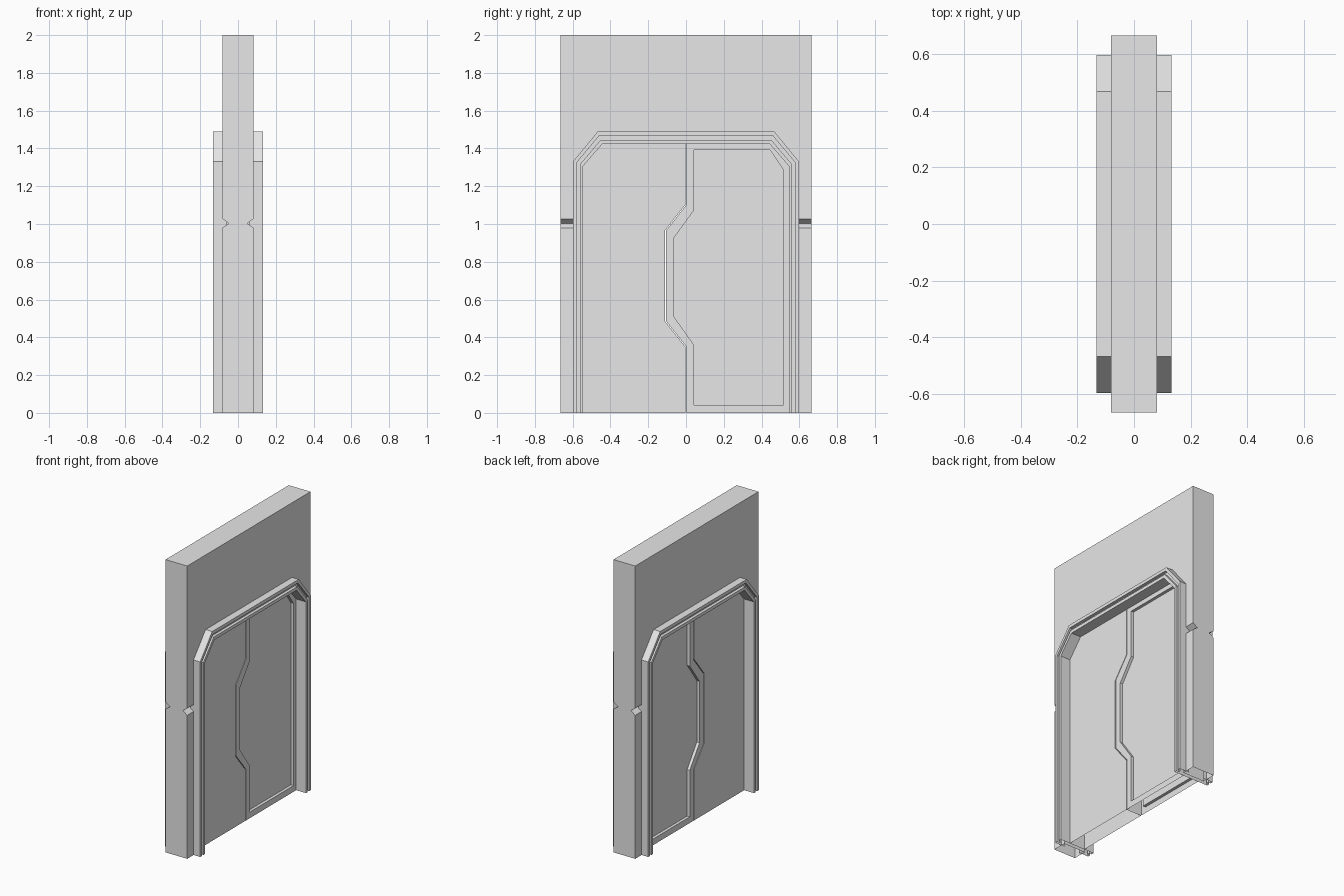
import bpy, bmesh

cube = bpy.data.objects.get("Cube")
if cube:
    bpy.data.objects.remove(cube, do_unlink=True)

grey = bpy.data.materials.new("light_grey")
grey.use_nodes = True
colour = (0.8, 0.8, 0.8, 1)
grey.diffuse_color = colour
grey.node_tree.nodes["Principled BSDF"].inputs["Base Color"].default_value = colour

WALL_X, TRIM_X, DOOR_X = 0.082, 0.132, 0.058
HALF_Y, HEIGHT = 0.665, 2.0


def add_object(name, bm):
    mesh = bpy.data.meshes.new(name)
    bm.to_mesh(mesh)
    bm.free()
    mesh.materials.append(grey)
    obj = bpy.data.objects.new(name, mesh)
    bpy.context.collection.objects.link(obj)
    return obj


def prism(name, outline, start, end, axis="x"):
    """Extrude a 2D outline along x (outline is y,z) or along y (outline is x,z)."""
    bm = bmesh.new()
    place = (lambda p: (start, *p)) if axis == "x" else (lambda p: (p[0], start, p[1]))
    face = bm.faces.new([bm.verts.new(place(p)) for p in outline])
    ext = bmesh.ops.extrude_face_region(bm, geom=[face])
    moved = [v for v in ext["geom"] if isinstance(v, bmesh.types.BMVert)]
    step = (end - start, 0, 0) if axis == "x" else (0, end - start, 0)
    bmesh.ops.translate(bm, verts=moved, vec=step)
    bmesh.ops.recalc_face_normals(bm, faces=bm.faces)
    return add_object(name, bm)


def cut(obj, cutters):
    for cutter in cutters:
        mod = obj.modifiers.new("cut", "BOOLEAN")
        mod.object, mod.operation, mod.solver = cutter, "DIFFERENCE", "EXACT"
    bpy.context.view_layer.update()
    shape = obj.evaluated_get(bpy.context.evaluated_depsgraph_get())
    mesh = bpy.data.meshes.new_from_object(shape)
    obj.modifiers.clear()
    obj.data = mesh
    for cutter in cutters:
        bpy.data.objects.remove(cutter, do_unlink=True)


def open_bottom(obj):
    bm = bmesh.new()
    bm.from_mesh(obj.data)
    floor = [f for f in bm.faces if all(abs(v.co.z) < 1e-4 for v in f.verts)]
    bmesh.ops.delete(bm, geom=floor, context="FACES")
    bm.to_mesh(obj.data)
    bm.free()


def arch(t, bottom=0.0):
    """Chamfered doorway outline, from the trim's outer edge (t=0) to its inner edge (t=1)."""
    side, top_y = 0.597 - 0.052 * t, 0.467 - 0.024 * t
    shoulder, top = 1.332 - 0.026 * t, 1.49 - 0.066 * t
    return [(-side, bottom), (-side, shoulder), (-top_y, top),
            (top_y, top), (side, shoulder), (side, bottom)]


# Wall with a V groove on both broad faces and a doorway
half = [(WALL_X, 0), (WALL_X, 0.98), (0.048, 1.003), (WALL_X, 1.027), (WALL_X, HEIGHT)]
wall = prism("wall", half + [(-x, z) for x, z in reversed(half)], -HALF_Y, HALF_Y, "y")
cut(wall, [prism("doorway_cutter", arch(0.5, -0.1), -0.3, 0.3)])
open_bottom(wall)

# Door trim: grooved section swept around the doorway
side = [(0, 0.06), (0, TRIM_X), (1 / 3, TRIM_X), (1 / 3, 0.112),
        (2 / 3, 0.112), (2 / 3, TRIM_X), (1, TRIM_X)]
section = side + [(t, -x) for t, x in reversed(side)]
bm = bmesh.new()
rows = [[bm.verts.new((x, y, z)) for y, z in arch(t)] for t, x in section]
for a, b in zip(rows, rows[1:]):
    for j in range(len(a) - 1):
        bm.faces.new((a[j], b[j], b[j + 1], a[j + 1]))
add_object("door_trim", bm)

# Two door leaves meeting along a stepped seam
seam = [(0, 0), (0, 0.35), (-0.108, 0.484), (-0.108, 0.966), (0, 1.103), (0, 1.424)]
GAP = 0.003
outline = arch(1)
right_edge = [(y - GAP, z) for y, z in reversed(seam)]
left_edge = [(y + GAP, z) for y, z in seam]
plain_leaf = prism("plain_leaf", outline[:3] + right_edge, -DOOR_X, DOOR_X)
panel_leaf = prism("panel_leaf", left_edge + outline[3:], -DOOR_X, DOOR_X)

# Sunken panel on both faces of one leaf
panel = [(0.042, 0.042), (0.042, 0.36), (-0.063, 0.508), (-0.063, 0.928), (0.042, 1.072),
         (0.042, 1.393), (0.444, 1.393), (0.517, 1.284), (0.517, 0.042)]
cut(panel_leaf, [prism("panel_cutter", panel, s * (DOOR_X - 0.02), s * 0.2) for s in (1, -1)])
for leaf in (plain_leaf, panel_leaf):
    open_bottom(leaf)
